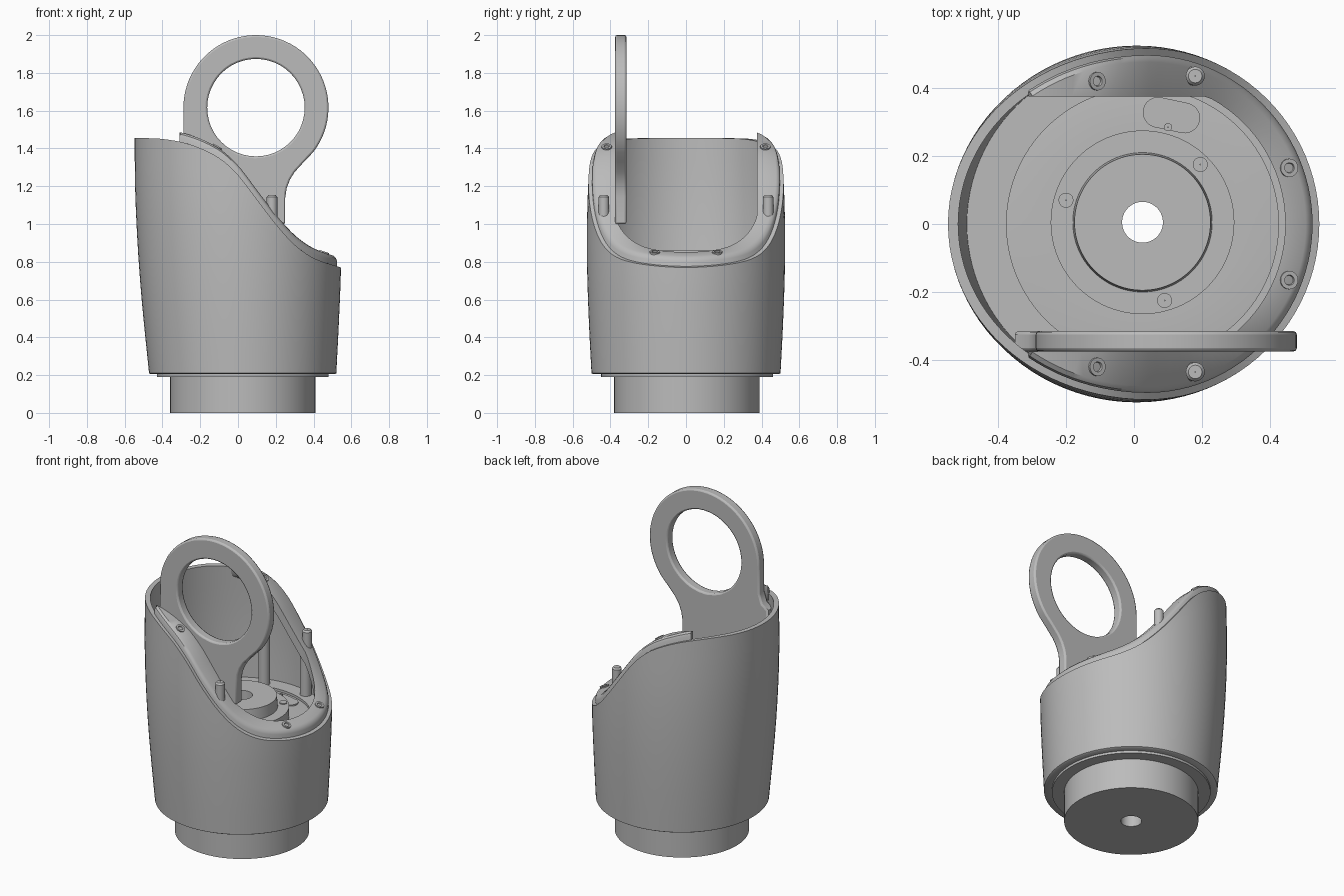
import bpy, bmesh, math
from mathutils import Vector

if "Cube" in bpy.data.objects:
    bpy.data.objects.remove(bpy.data.objects["Cube"])

grey = bpy.data.materials.new("plain grey")
grey.use_nodes = True
grey.diffuse_color = (0.5, 0.5, 0.5, 1)
grey.node_tree.nodes["Principled BSDF"].inputs["Base Color"].default_value = (0.5, 0.5, 0.5, 1)

CX = 0.025          # axis of the base and inner discs
FLOOR = 0.74
COLS = 96


def finish(name, bm, angle=35):
    bmesh.ops.recalc_face_normals(bm, faces=bm.faces)
    mesh = bpy.data.meshes.new(name)
    bm.to_mesh(mesh)
    bm.free()
    mesh.materials.append(grey)
    ob = bpy.data.objects.new(name, mesh)
    bpy.context.collection.objects.link(ob)
    bpy.ops.object.select_all(action='DESELECT')
    ob.select_set(True)
    bpy.context.view_layer.objects.active = ob
    bpy.ops.object.shade_smooth_by_angle(angle=math.radians(angle))
    return ob


def skin(name, rows, wrap_cols, wrap_rows, caps=False):
    """Join rows of points into a surface."""
    bm = bmesh.new()
    grid = [[bm.verts.new(p) for p in row] for row in rows]
    nr, nc = len(grid), len(grid[0])
    for i in range(nr if wrap_rows else nr - 1):
        for j in range(nc if wrap_cols else nc - 1):
            a, b = grid[i], grid[(i + 1) % nr]
            k = (j + 1) % nc
            bm.faces.new((a[j], a[k], b[k], b[j]))
    if caps:
        bm.faces.new([r[0] for r in grid])
        bm.faces.new([r[-1] for r in grid])
    return finish(name, bm)


def lathe(name, profile, centre=(0, 0, 0), segs=64, closed=True):
    rows = [[(centre[0] + r * math.cos(math.tau * j / segs),
              centre[1] + r * math.sin(math.tau * j / segs), centre[2] + z)
             for j in range(segs)] for r, z in profile]
    return skin(name, rows, True, closed)


def prism(name, outline, hole, place, depth):
    """Extrude an outline, optionally with a hole, along the placement axis."""
    bm = bmesh.new()
    edges = []
    for loop in filter(None, (outline, hole)):
        vs = [bm.verts.new(place(u, v)) for u, v in loop]
        edges += [bm.edges.new((vs[i - 1], vs[i])) for i in range(len(vs))]
    bmesh.ops.triangle_fill(bm, edges=edges, use_beauty=True)
    out = bmesh.ops.extrude_face_region(bm, geom=list(bm.faces))
    bmesh.ops.translate(bm, vec=depth, verts=[g for g in out["geom"] if isinstance(g, bmesh.types.BMVert)])
    return finish(name, bm)


def smooth_curve(pts, v):
    """Smooth interpolation through (position, value) points."""
    v = min(max(v, pts[0][0]), pts[-1][0])
    n = len(pts)
    slope = [(pts[min(i + 1, n - 1)][1] - pts[max(i - 1, 0)][1]) /
             (pts[min(i + 1, n - 1)][0] - pts[max(i - 1, 0)][0]) for i in range(n)]
    i = next(k for k in range(n - 1) if v <= pts[k + 1][0])
    (x0, y0), (x1, y1) = pts[i], pts[i + 1]
    h = x1 - x0
    t = (v - x0) / h
    return ((1 + 2 * t) * (1 - t) ** 2 * y0 + t * (1 - t) ** 2 * h * slope[i]
            + t * t * (3 - 2 * t) * y1 + t * t * (t - 1) * h * slope[i + 1])


TOP = [(-0.55, 1.455), (-0.4, 1.45), (-0.25, 1.42), (-0.1, 1.35), (0, 1.26),
       (0.1, 1.13), (0.2, 1.0), (0.3, 0.89), (0.4, 0.82), (0.55, 0.768)]
LEFT = [(0.2, -0.47), (0.6, -0.51), (0.9, -0.532), (1.2, -0.545), (1.46, -0.547)]
RIGHT = [(0.2, 0.52), (0.5, 0.535), (0.77, 0.545), (1.46, 0.55)]
SIDE = [(0.2, 0.5), (0.5, 0.515), (0.8, 0.524), (1.1, 0.522), (1.46, 0.505)]


def top(x):
    return smooth_curve(TOP, x)


def body(t, z, inset=0.0):
    lo, hi, side = (smooth_curve(c, z) for c in (LEFT, RIGHT, SIDE))
    return Vector(((lo + hi) / 2 + ((hi - lo) / 2 - inset) * math.cos(t),
                   (side - inset) * math.sin(t), z))


def body_edge(t, inset=0.0):
    z = 1.0
    for _ in range(14):
        z = 0.5 * z + 0.5 * top(body(t, z, inset).x)
    return body(t, z, inset)


# Outer shell: underside, outer wall, sloping edge, inner wall and floor
angles = [math.tau * j / COLS for j in range(COLS)]


def disc_row(r, z):
    return [(CX + r * math.cos(t), r * math.sin(t), z) for t in angles]


edge_z = [body_edge(t).z for t in angles]
inner_z = [body_edge(t, 0.03).z for t in angles]
rows = [disc_row(0.44, 0.205), [body(t, 0.205, 0.008) for t in angles]]
for k in range(11):
    rows.append([body(t, 0.21 + (e - 0.21) * k / 10) for t, e in zip(angles, edge_z)])
for k in range(7):
    rows.append([body(t, e + (FLOOR - e) * k / 6, 0.03) for t, e in zip(angles, inner_z)])
rows += [disc_row(0.4, FLOOR), disc_row(0.4, FLOOR - 0.03)]
skin("outer_shell", rows, True, False)

# Base collar with stacked inner discs and a through hole
lathe("base_and_inner_discs", [
    (0.06, 0), (0.385, 0), (0.385, 0.19), (0.455, 0.19), (0.455, 0.715), (0.395, 0.725),
    (0.27, 0.725), (0.27, 0.79), (0.205, 0.79), (0.2, 0.86), (0.06, 0.86)], (CX, 0.005, 0), 96)

# Raised rim following the sloping opening, flat along both sides
end = next(t for t in (i * 0.002 for i in range(1600)) if body_edge(t, 0.02).x < -0.31)
rim_angles = [-end + 2 * end * j / 80 for j in range(81)]


def inner_edge(p):
    if p.x < CX:
        return p.x, math.copysign(0.375, p.y)
    d = Vector((p.x - CX, p.y)).normalized()
    r = min(0.42, 0.375 / max(abs(d.y), 0.01))
    return CX + d.x * r, d.y * r


rim_rows = []
for inset, lift in ((0.02, -0.07), (0.02, 0.025), (0.026, 0.04), (0.04, 0.05)):
    rim_rows.append([body_edge(t, inset) + Vector((0, 0, lift)) for t in rim_angles])
for lift in (0.05, -0.03):
    row = []
    for t in rim_angles:
        x, y = inner_edge(body_edge(t, 0.02))
        row.append((x, y, top(x) + lift))
    rim_rows.append(row)
skin("opening_rim", rim_rows, False, True, caps=True)

# Screws in the rim with posts below, and taller pegs at the middle pair
for x, y, peg in ((-0.11, 0.42, False), (0.17, 0.435, True), (0.455, 0.165, False)):
    for side, word in ((1, "left"), (-1, "right")):
        z = top(x) + 0.05
        screw = lathe("rim_screw_" + word, [(0.001, -0.02), (0.027, -0.02), (0.027, 0.007), (0.015, 0.007),
                                            (0.013, -0.002), (0.001, -0.002)], segs=20)
        slope = (top(x + 0.02) - top(x - 0.02)) / 0.04
        screw.location = (x, side * y, z)
        screw.rotation_euler = (0, -math.atan(slope), 0)
        lathe("screw_post_" + word, [(0.001, FLOOR - 0.01), (0.034, FLOOR - 0.01),
                                     (0.034, z - 0.06), (0.001, z - 0.06)], (x, side * y, 0), 20)
        if peg:
            lathe("rim_peg_" + word, [(0.001, -0.05), (0.028, -0.05), (0.028, 0.055), (0.02, 0.065),
                                      (0.001, 0.065)], (x + 0.01, side * y, z), 20)


# Flat ring handle with a flared stem held against the front wall
def arc(cx, cz, r, a0, a1, n):
    return [(cx + r * math.cos(math.radians(a0 + (a1 - a0) * i / n)),
             cz + r * math.sin(math.radians(a0 + (a1 - a0) * i / n))) for i in range(n + 1)]


outline = arc(0.095, 1.616, 0.384, -38, 180, 48)
outline += [(-0.29, 1.45), (-0.31, 1.39), (-0.35, 1.36), (-0.35, 1.0), (0.25, 1.0), (0.25, 1.14),
            (0.258, 1.19), (0.275, 1.235), (0.3, 1.275), (0.35, 1.33)]
handle = prism("ring_handle", outline, arc(0.095, 1.616, 0.258, 0, 352.5, 47),
               lambda u, v: (u, -0.375, v), (0, 0.06, 0))
bevel = handle.modifiers.new("soft edges", 'BEVEL')
bevel.width = 0.01
bevel.segments = 2
bevel.limit_method = 'ANGLE'
bevel.angle_limit = math.radians(60)

# Small studs on the inner ring, and the oblong pad with its pin
for x, y in ((0.195, 0.175), (-0.2, 0.07), (0.09, -0.225)):
    lathe("ring_stud", [(0.001, 0.78), (0.022, 0.78), (0.022, 0.796), (0.001, 0.796)], (x, y, 0), 20)
pad = arc(0.04, 0, 0.045, -90, 90, 12) + arc(-0.04, 0, 0.045, 90, 270, 12)
pad_ob = prism("oblong_pad", pad, None, lambda u, v: (u, v, 0), (0, 0, 0.009))
pad_ob.location = (0.11, 0.32, 0.724)
pad_ob.rotation_euler = (0, 0, math.radians(-12))
lathe("pad_pin", [(0.001, 0.72), (0.012, 0.72), (0.012, 0.78), (0.001, 0.78)], (0.1, 0.285, 0), 16)
